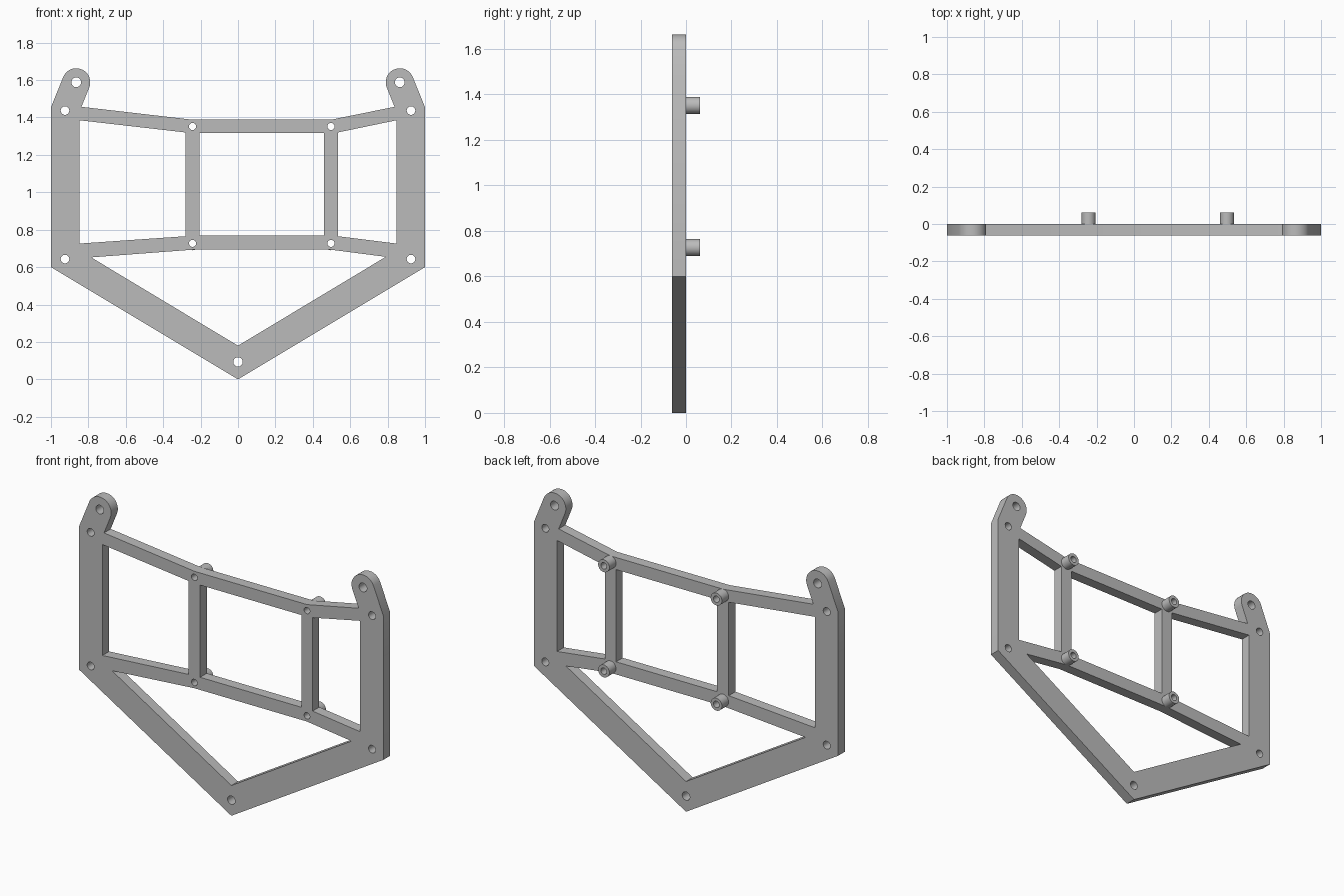
import bpy, math

if "Cube" in bpy.data.objects:
    bpy.data.objects.remove(bpy.data.objects["Cube"])

THICK = 0.0625
GREY = (0.5, 0.5, 0.5, 1)

mat = bpy.data.materials.new("plain grey")
mat.use_nodes = True
mat.diffuse_color = GREY
mat.node_tree.nodes["Principled BSDF"].inputs["Base Color"].default_value = GREY


def circle(cx, cz, r, n=32, start=0, sweep=math.tau):
    """Points along an arc; a full turn does not repeat its first point."""
    steps = n if sweep == math.tau else n - 1
    return [(cx + r * math.cos(start + sweep * i / steps),
             cz + r * math.sin(start + sweep * i / steps)) for i in range(n)]


def mirror(points):
    return [(-x, z) for x, z in reversed(points)]


def flat_part(name, loops, y_mid):
    """Extrude closed loops (outline plus holes) into an upright plate."""
    curve = bpy.data.curves.new(name, "CURVE")
    curve.dimensions, curve.fill_mode, curve.extrude = "2D", "BOTH", THICK / 2
    for loop in loops:
        spline = curve.splines.new("POLY")
        spline.points.add(len(loop) - 1)
        for point, (x, z) in zip(spline.points, loop):
            point.co = (x, z, 0, 1)
        spline.use_cyclic_u = True
    curve.materials.append(mat)
    obj = bpy.data.objects.new(name, curve)
    bpy.context.collection.objects.link(obj)
    obj.location.y = y_mid
    obj.rotation_euler.x = math.pi / 2
    bpy.ops.object.select_all(action="DESELECT")
    obj.select_set(True)
    bpy.context.view_layer.objects.active = obj
    bpy.ops.object.convert(target="MESH")
    bpy.ops.object.mode_set(mode="EDIT")
    bpy.ops.mesh.select_all(action="SELECT")
    bpy.ops.mesh.remove_doubles(threshold=0.0001)
    bpy.ops.mesh.normals_make_consistent(inside=False)
    bpy.ops.object.mode_set(mode="OBJECT")
    bpy.ops.object.shade_smooth_by_angle(angle=math.radians(30))
    return obj


# Outer outline: one side with its rounded ear, then the mirrored side
EAR = (0.865, 1.588)
tilt = math.atan2(0.06, 0.15)
side = [(1, 0.6), (1, 1.455)]
side += circle(*EAR, 0.075, 24, tilt, math.pi)
side += [(0.837, 1.457)]
POST_L, POST_R = -0.243, 0.497
outline = [(0, 0)] + side + [(POST_R, 1.388), (POST_L, 1.388)] + mirror(side)

# Openings between the bars
openings = [
    [(-0.847, 1.385), (-0.281, 1.32), (-0.281, 0.765), (-0.847, 0.726)],
    [(-0.205, 1.316), (0.46, 1.316), (0.46, 0.768), (-0.205, 0.768)],
    [(0.534, 1.32), (0.847, 1.385), (0.847, 0.726), (0.534, 0.765)],
    [(-0.785, 0.652), (POST_L, 0.693), (POST_R, 0.693), (0.79, 0.655), (0, 0.18)],
]

# Screw holes
holes = [circle(0, 0.093, 0.025)]
for s in (-1, 1):
    holes += [circle(s * 0.925, 1.437, 0.023), circle(s * 0.925, 0.643, 0.023),
              circle(s * EAR[0], EAR[1], 0.026)]
standoffs = {"upper_right": (POST_L, 1.352), "upper_left": (POST_R, 1.352),
             "lower_right": (POST_L, 0.727), "lower_left": (POST_R, 0.727)}
holes += [circle(x, z, 0.019) for x, z in standoffs.values()]

flat_part("frame_plate", [outline] + openings + holes, -THICK / 2)

# Hollow standoffs on the back
for label, (x, z) in standoffs.items():
    flat_part(label + "_standoff", [circle(x, z, 0.037), circle(x, z, 0.019)], THICK / 2)
